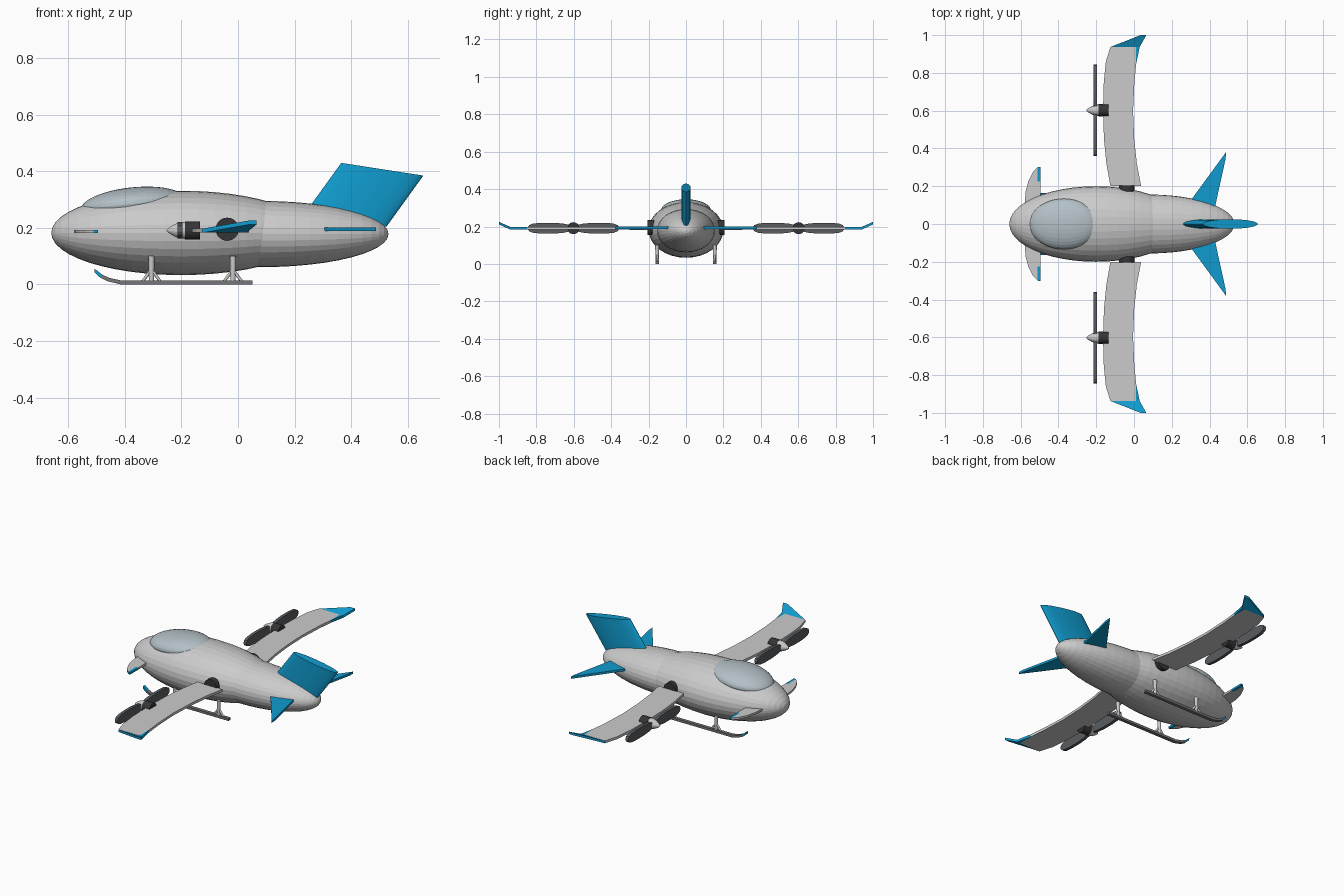
import bpy, bmesh, math
from mathutils import Matrix, Vector

if "Cube" in bpy.data.objects:
    bpy.data.objects.remove(bpy.data.objects["Cube"])


def material(name, rgb):
    m = bpy.data.materials.new(name)
    m.diffuse_color = (*rgb, 1)
    m.use_nodes = True
    m.node_tree.nodes["Principled BSDF"].inputs["Base Color"].default_value = m.diffuse_color
    return m


BLUE = material("blue", (0.005, 0.33, 0.62))
BLACK = material("black", (0.035, 0.035, 0.04))
DARK = material("dark_grey", (0.10, 0.11, 0.12))
STEEL = material("steel", (0.18, 0.18, 0.19))
GLASS = material("glass", (0.45, 0.53, 0.57))


def finish(name, bm, mat=None, mirror=False):
    bmesh.ops.recalc_face_normals(bm, faces=bm.faces)
    me = bpy.data.meshes.new(name)
    bm.to_mesh(me)
    bm.free()
    ob = bpy.data.objects.new(name, me)
    bpy.context.collection.objects.link(ob)
    if mat:
        me.materials.append(mat)
    if mirror:
        mod = ob.modifiers.new("mirror", "MIRROR")
        mod.use_axis = (False, True, False)
    return ob


def ellipsoid(name, centre, radii, mat=None, tilt=0):
    # poles point along x
    bm = bmesh.new()
    bmesh.ops.create_uvsphere(bm, u_segments=32, v_segments=24, radius=1,
                              matrix=Matrix.Rotation(math.pi / 2, 4, "Y"))
    m = (Matrix.Translation(centre) @ Matrix.Rotation(tilt, 4, "Y")
         @ Matrix.Diagonal((*radii, 1)))
    bm.transform(m)
    return finish(name, bm, mat)


def add_prism(bm, pts, offset):
    a = [bm.verts.new(p) for p in pts]
    b = [bm.verts.new(Vector(p) + Vector(offset)) for p in pts]
    bm.faces.new(a)
    bm.faces.new(b[::-1])
    n = len(a)
    for i in range(n):
        bm.faces.new((a[i], a[(i + 1) % n], b[(i + 1) % n], b[i]))


def prism(name, pts, offset, mat=None, mirror=True):
    bm = bmesh.new()
    add_prism(bm, pts, offset)
    return finish(name, bm, mat, mirror)


def flat(pts, z):
    return [(x, y, z) for x, y in pts]


def add_rod(bm, p, q, r1, r2, segs=24):
    p, q = Vector(p), Vector(q)
    d = q - p
    m = Matrix.Translation((p + q) / 2) @ d.to_track_quat("Z", "Y").to_matrix().to_4x4()
    bmesh.ops.create_cone(bm, cap_ends=True, segments=segs, radius1=r1,
                          radius2=r2, depth=d.length, matrix=m)


def rod(name, p, q, r1, r2, mat=None):
    bm = bmesh.new()
    add_rod(bm, p, q, r1, r2)
    return finish(name, bm, mat, True)


# Fuselage: front and rear bodies plus canopy
ellipsoid("front_fuselage", (-0.2, 0, 0.182), (0.46, 0.2, 0.149))
ellipsoid("rear_fuselage", (0.08, 0, 0.178), (0.452, 0.156, 0.117))
ellipsoid("canopy", (-0.372, 0, 0.285), (0.182, 0.134, 0.058), GLASS, math.radians(-6))

# Tail fin: slanted elliptical column
fin = [(0.51 + 0.145 * math.cos(t), 0.025 * math.sin(t), 0.407 - 0.0225 * math.cos(t))
       for t in (2 * math.pi * i / 40 for i in range(40))]
prism("tail_fin", fin, (-0.13, 0, -0.18), BLUE, mirror=False)

# Horizontal tail planes
prism("tail_plane", flat([(0.25, 0.055), (0.315, 0.145), (0.487, 0.38),
                          (0.485, 0.345), (0.42, 0.05)], 0.188), (0, 0, 0.013), BLUE)

# Canards with blue rear strip
prism("canard", flat([(-0.58, 0.09), (-0.574, 0.17), (-0.56, 0.225), (-0.535, 0.275),
                      (-0.51, 0.3), (-0.51, 0.225), (-0.495, 0.225),
                      (-0.495, 0.09)], 0.181), (0, 0, 0.012))
prism("canard_flap", flat([(-0.51, 0.225), (-0.51, 0.3), (-0.495, 0.303),
                           (-0.495, 0.225)], 0.181), (0, 0, 0.012), BLUE)

# Main wings
lead = [(-0.125, 0.2), (-0.146, 0.32), (-0.159, 0.45), (-0.164, 0.6),
        (-0.16, 0.75), (-0.149, 0.86), (-0.125, 0.937)]
trail = [(0.01, 0.937), (0.012, 0.85), (0.002, 0.75), (-0.005, 0.6),
         (0.001, 0.45), (0.015, 0.32), (0.038, 0.2)]
prism("wing", flat(lead + trail, 0.183), (0, 0, 0.015))
prism("aileron", flat([(0.012, 0.85), (0.01, 0.937), (0.03, 0.937)], 0.183),
      (0, 0, 0.015), BLUE)
prism("winglet", [(-0.125, 0.937, 0.183), (0.03, 0.937, 0.183),
                  (0.065, 1.0, 0.211), (0.035, 1.0, 0.211)], (0, 0, 0.014), BLUE)

# Wing pivots on the hull
rod("wing_pivot", (-0.038, 0.14, 0.195), (-0.038, 0.205, 0.195), 0.041, 0.041, BLACK)

# Engines
Y, Z = 0.602, 0.191
rod("engine", (-0.188, Y, Z), (-0.135, Y, Z), 0.032, 0.032, BLACK)
bm = bmesh.new()
profile = [(-0.186, 0.030), (-0.205, 0.029), (-0.225, 0.021), (-0.242, 0.011), (-0.252, 0.002)]
for (x1, r1), (x2, r2) in zip(profile, profile[1:]):
    add_rod(bm, (x1, Y, Z), (x2, Y, Z), r1, r2)
finish("spinner", bm, None, True)

# Two-bladed propellers
half = [(0.015, 0.016), (0.05, 0.024), (0.1, 0.029), (0.17, 0.029), (0.215, 0.025),
        (0.237, 0.016), (0.243, 0.006)]
bm = bmesh.new()
for s in (1, -1):
    edge = half + [(d, -h) for d, h in reversed(half)]
    add_prism(bm, [(-0.214, Y + s * d, Z + h) for d, h in edge], (0.018, 0, 0))
finish("propeller", bm, DARK, True)

# Landing skids: swept-up bar with blue tip
SY = 0.144
under = [(0.052, 0), (-0.415, 0), (-0.46, 0.011), (-0.487, 0.024)]
over = [(-0.481, 0.035), (-0.455, 0.023), (-0.413, 0.014), (0.052, 0.014)]
prism("skid", [(x, SY, z) for x, z in under + over], (0, 0.02, 0), STEEL)
prism("skid_tip", [(x, SY, z) for x, z in [(-0.487, 0.024), (-0.507, 0.042), (-0.508, 0.056),
                                           (-0.498, 0.049), (-0.481, 0.035)]], (0, 0.02, 0), BLUE)

# Skid struts with splayed feet
bm = bmesh.new()
for x in (-0.306, -0.018):
    y = SY + 0.01
    add_rod(bm, (x, y, 0.01), (x, y, 0.1), 0.009, 0.011, 16)
    for s in (1, -1):
        add_rod(bm, (x + s * 0.032, y, 0.01), (x, y, 0.052), 0.005, 0.006, 12)
finish("skid_struts", bm, None, True)
